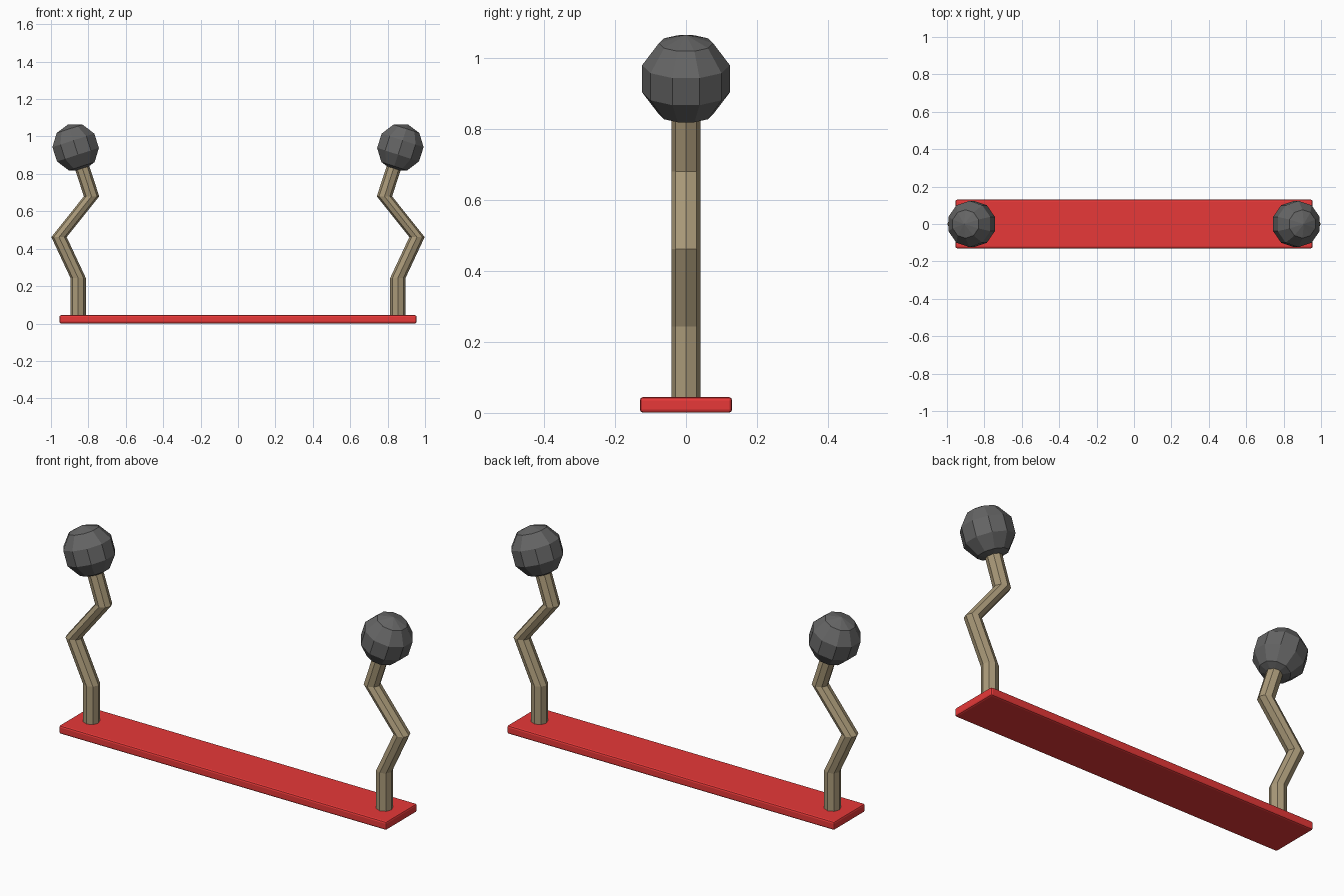
import bpy, bmesh
from math import cos, sin, tau, radians
from mathutils import Matrix

if "Cube" in bpy.data.objects:
    bpy.data.objects.remove(bpy.data.objects["Cube"])


def colour(name, rgb):
    m = bpy.data.materials.new(name)
    m.diffuse_color = (*rgb, 1)
    m.use_nodes = True
    m.node_tree.nodes["Principled BSDF"].inputs["Base Color"].default_value = m.diffuse_color
    return m


def make(name, bm, mat=None, mirror=False):
    bmesh.ops.recalc_face_normals(bm, faces=bm.faces)
    me = bpy.data.meshes.new(name)
    bm.to_mesh(me)
    bm.free()
    ob = bpy.data.objects.new(name, me)
    bpy.context.collection.objects.link(ob)
    if mat:
        me.materials.append(mat)
    if mirror:
        ob.modifiers.new("mirror", 'MIRROR').use_axis[0] = True
    return ob


red = colour("red", (0.80, 0.04, 0.04))
tan = colour("tan", (0.40, 0.32, 0.19))
grey = colour("dark_grey", (0.13, 0.13, 0.13))

# Base board with softened edges
bm = bmesh.new()
bmesh.ops.create_cube(bm, size=1, matrix=Matrix.Translation((0, 0, 0.0225))
                      @ Matrix.Diagonal((1.91, 0.26, 0.044, 1)))
board = make("base_board", bm, red)
bevel = board.modifiers.new("bevel", 'BEVEL')
bevel.width = 0.009
bevel.segments = 2

# Zigzag posts: level rings swept along the bends (x, z), mirrored
SIDES, R = 8, 0.041
path = [(0.855, 0.03), (0.855, 0.244), (0.957, 0.462), (0.783, 0.68), (0.855, 0.90)]
bm = bmesh.new()
rings = [[bm.verts.new((x + R * cos(tau * i / SIDES), R * sin(tau * i / SIDES), z))
          for i in range(SIDES)] for x, z in path]
for a, b in zip(rings, rings[1:]):
    for i in range(SIDES):
        j = (i + 1) % SIDES
        bm.faces.new((a[i], a[j], b[j], b[i]))
bm.faces.new(rings[0][::-1])
bm.faces.new(rings[-1])
make("zigzag_posts", bm, tan, mirror=True)

# Faceted balls, leaning with the top of each post
bm = bmesh.new()
bmesh.ops.create_uvsphere(bm, u_segments=10, v_segments=5, radius=0.13,
                          matrix=Matrix.Translation((0.868, 0, 0.941))
                          @ Matrix.Rotation(radians(18), 4, 'Y'))
make("faceted_balls", bm, grey, mirror=True)
